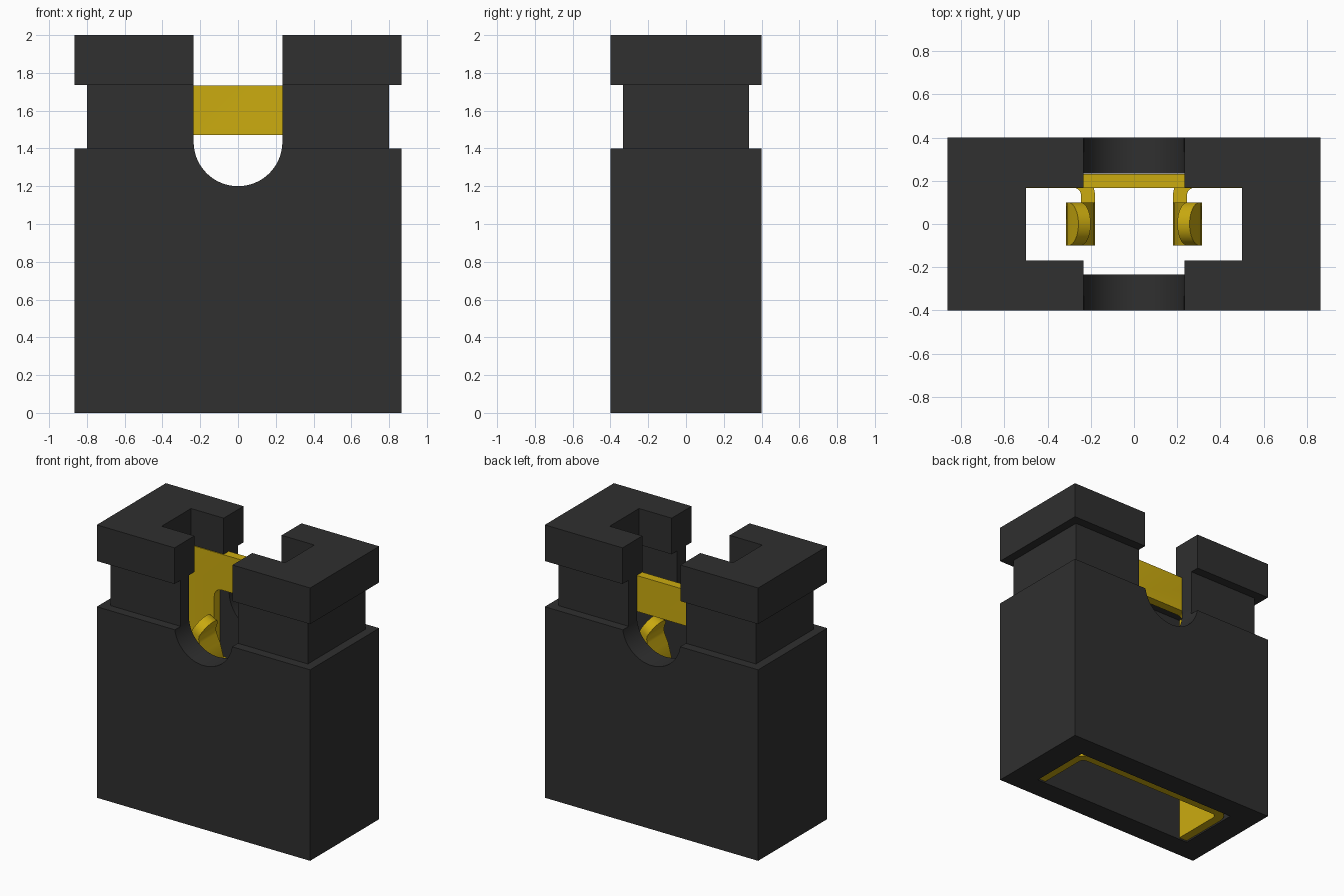
import bpy, bmesh, math
from mathutils import Vector

cube = bpy.data.objects.get("Cube")
if cube:
    bpy.data.objects.remove(cube, do_unlink=True)


def material(name, rgb):
    m = bpy.data.materials.new(name)
    m.use_nodes = True
    m.diffuse_color = (*rgb, 1)
    m.node_tree.nodes["Principled BSDF"].inputs["Base Color"].default_value = (*rgb, 1)
    return m


BLACK = material("black plastic", (0.029, 0.029, 0.029))
GOLD = material("gold metal", (0.60, 0.41, 0.005))


def loft(name, rings, mat):
    """Closed solid through a list of equal-length point rings."""
    bm = bmesh.new()
    loops = [[bm.verts.new(p) for p in ring] for ring in rings]
    n = len(loops[0])
    for a, b in zip(loops, loops[1:]):
        for i in range(n):
            j = (i + 1) % n
            bm.faces.new((a[i], a[j], b[j], b[i]))
    bm.faces.new(loops[0][::-1])
    bm.faces.new(loops[-1])
    bmesh.ops.recalc_face_normals(bm, faces=bm.faces)
    mesh = bpy.data.meshes.new(name)
    bm.to_mesh(mesh)
    bm.free()
    mesh.materials.append(mat)
    ob = bpy.data.objects.new(name, mesh)
    bpy.context.collection.objects.link(ob)
    return ob


def rect(hx, hy, z):
    return [(-hx, -hy, z), (hx, -hy, z), (hx, hy, z), (-hx, hy, z)]


def arc(cx, cy, r, a0, a1, n=8):
    return [(cx + r * math.cos(math.radians(a0 + (a1 - a0) * i / n)),
             cy + r * math.sin(math.radians(a0 + (a1 - a0) * i / n))) for i in range(n + 1)]


def offsets(path, half):
    """Points on both sides of a 2D centre line."""
    left, right = [], []
    for i, p in enumerate(path):
        d = Vector(path[min(i + 1, len(path) - 1)]) - Vector(path[max(i - 1, 0)])
        n = Vector((-d.y, d.x)).normalized() * half
        left.append(Vector(p) + n)
        right.append(Vector(p) - n)
    return left, right


def strip(name, path, z0, z1, mat):
    """Bent sheet: plan-view centre line raised from z0 to z1."""
    left, right = offsets(path, T / 2)
    outline = left + right[::-1]
    return loft(name, [[(p.x, p.y, z) for p in outline] for z in (z0, z1)], mat)


def cut(ob, cutter):
    mod = ob.modifiers.new("cut", "BOOLEAN")
    mod.operation, mod.solver, mod.object = "DIFFERENCE", "EXACT", cutter
    bpy.context.view_layer.objects.active = ob
    bpy.ops.object.modifier_apply(modifier=mod.name)
    bpy.data.objects.remove(cutter, do_unlink=True)


T = 0.065  # sheet metal thickness

# Housing: base, narrow neck and cap
housing = loft("housing", [rect(0.865, 0.4, 0), rect(0.865, 0.4, 1.4), rect(0.8, 0.333, 1.4),
                           rect(0.8, 0.333, 1.735), rect(0.865, 0.4, 1.735), rect(0.865, 0.4, 2)], BLACK)
# Lower cavity and the smaller top opening
cut(housing, loft("cavity_cutter", [rect(0.667, 0.233, -0.1), rect(0.667, 0.233, 1.735)], BLACK))
cut(housing, loft("opening_cutter", [rect(0.5, 0.17, 1.6), rect(0.5, 0.17, 2.1)], BLACK))
# Round-bottomed slot through front and back
slot = [(0.235, 2.1), (-0.235, 2.1)] + arc(0, 1.435, 0.235, 180, 360, 32)
cut(housing, loft("slot_cutter", [[(x, y, z) for x, z in slot] for y in (-0.6, 0.6)], BLACK))

# Metal clip: back plate with a wrapped side wall at each end
clip_path = [(-0.633, -0.231), (-0.633, 0)] + arc(-0.563, 0.13, 0.07, 180, 90) \
    + arc(0.563, 0.13, 0.07, 90, 0) + [(0.633, 0), (0.633, -0.231)]
clip = strip("clip_plate", clip_path, 0.01, 1.733, GOLD)
# Window in the back plate under the bridge
window = [(-0.31, 0.4), (0.31, 0.4)] + arc(0.25, 1.41, 0.06, 0, 90) + arc(-0.25, 1.41, 0.06, 90, 180)
cut(clip, loft("window_cutter", [[(x, y, z) for x, z in window] for y in (0.1, 0.3)], GOLD))

parts = [housing, clip]
for s, side in ((1, "left"), (-1, "right")):
    # Arm bent forward from the back plate
    arm_path = [(0.315, 0.2)] + arc(0.28, 0.133, 0.067, 90, 180) + [(0.213, 0.09)]
    parts.append(strip(side + "_arm", [(s * x, y) for x, y in arm_path], 0.45, 0.95, GOLD))

    # Contact spring with a round tip curling inward
    path = [(0.213, 0.45), (0.213, 0.92), (0.22, 1.02), (0.245, 1.11), (0.273, 1.17),
            (0.282, 1.21), (0.276, 1.245)]
    tip, base = Vector((0.229, 1.33)), Vector(path[-1])
    widths = [0.1] * len(path)
    for i in range(1, 9):
        a = math.radians(90 * i / 8)
        path.append(tuple(base.lerp(tip, math.sin(a))))
        widths.append(max(0.1 * math.cos(a), 0.002))
    left, right = offsets(path, T / 2)
    rings = [[(s * l.x, -w, l.y), (s * l.x, w, l.y), (s * r.x, w, r.y), (s * r.x, -w, r.y)]
             for l, r, w in zip(left, right, widths)]
    parts.append(loft(side + "_contact", rings, GOLD))

# Smooth the curved faces, keep edges sharp
bpy.ops.object.select_all(action="DESELECT")
for ob in parts:
    ob.select_set(True)
bpy.context.view_layer.objects.active = housing
bpy.ops.object.shade_smooth_by_angle(angle=math.radians(30))
